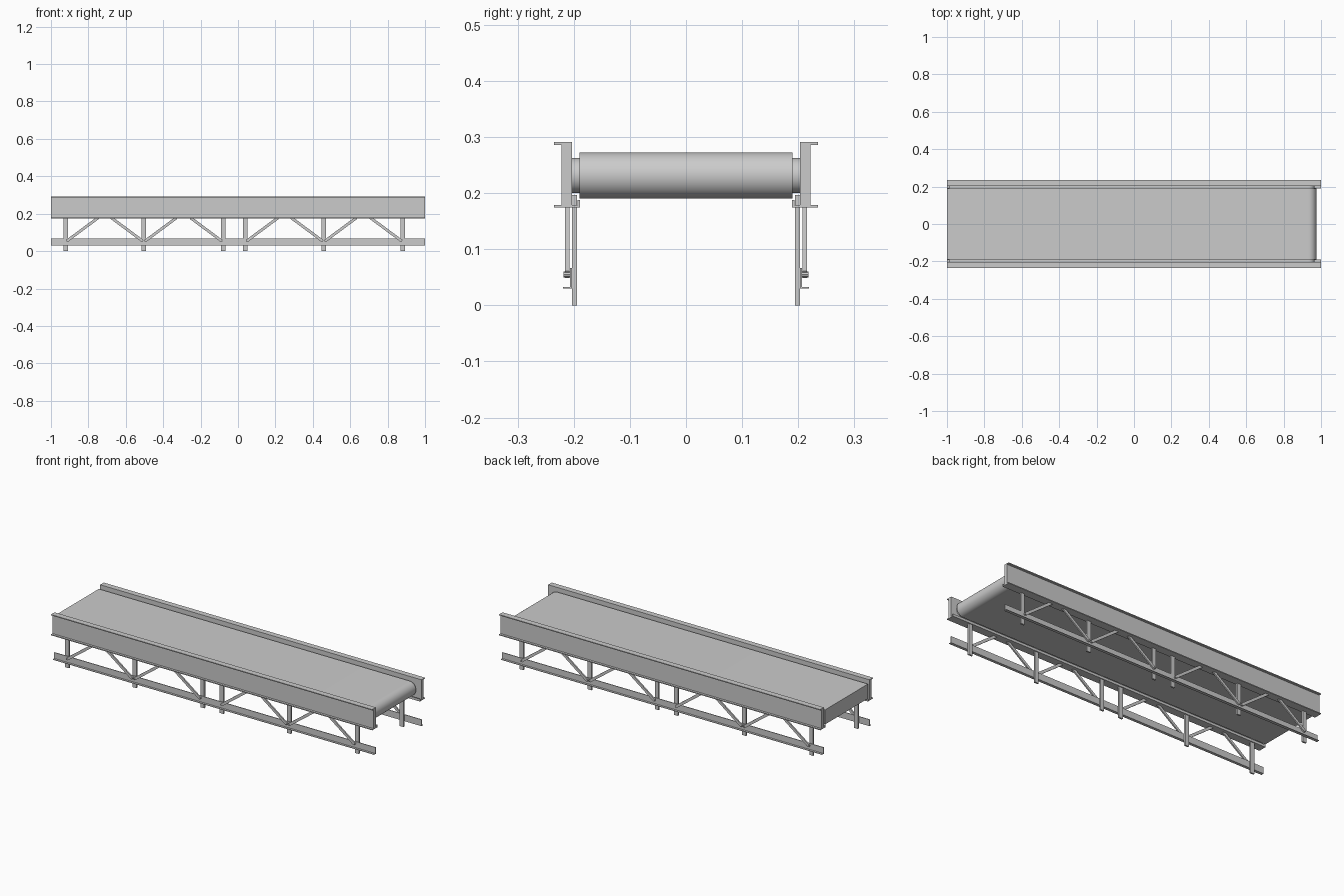
import bpy, bmesh, math
from mathutils import Vector

if "Cube" in bpy.data.objects:
    bpy.data.objects.remove(bpy.data.objects["Cube"])


def prism(name, points, offset, mirror=True, smooth=False):
    """Extrude a closed planar outline by an offset, optionally mirrored across y."""
    bm = bmesh.new()
    face = bm.faces.new([bm.verts.new(p) for p in points])
    ext = bmesh.ops.extrude_face_region(bm, geom=[face], use_keep_orig=True)
    moved = [g for g in ext["geom"] if isinstance(g, bmesh.types.BMVert)]
    bmesh.ops.translate(bm, verts=moved, vec=offset)
    bmesh.ops.recalc_face_normals(bm, faces=bm.faces)
    mesh = bpy.data.meshes.new(name)
    bm.to_mesh(mesh)
    bm.free()
    ob = bpy.data.objects.new(name, mesh)
    bpy.context.collection.objects.link(ob)
    if mirror:
        mod = ob.modifiers.new("mirror", "MIRROR")
        mod.use_axis = (False, True, False)
    if smooth:
        bpy.ops.object.select_all(action="DESELECT")
        bpy.context.view_layer.objects.active = ob
        ob.select_set(True)
        bpy.ops.object.shade_smooth_by_angle(angle=math.radians(30))
    return ob


def along_x(name, yz):
    return prism(name, [(-1, y, z) for y, z in yz], (2, 0, 0))


def slab(name, left, right, z, radius, half_width):
    """Slab with a flat left end and a half-round right end."""
    pts = [(left, -half_width, z + radius), (left, -half_width, z - radius)]
    n = 24
    for i in range(n + 1):
        a = -math.pi / 2 + math.pi * i / n
        pts.append((right - radius + radius * math.cos(a), -half_width,
                    z + radius * math.sin(a)))
    return prism(name, pts, (0, 2 * half_width, 0), mirror=False, smooth=True)


# Belt and the narrower bed that carries it between the rails
slab("belt", -1.0, 0.975, 0.2315, 0.041, 0.19)
slab("belt_bed", -0.99, 0.965, 0.2315, 0.031, 0.204)

# Side rails with outward flanges and a small inner lip
along_x("side_rail", [
    (0.203, 0.291), (0.235, 0.291), (0.235, 0.286), (0.222, 0.286),
    (0.222, 0.179), (0.235, 0.179), (0.235, 0.174), (0.189, 0.174),
    (0.189, 0.188), (0.193, 0.188), (0.193, 0.179), (0.203, 0.179)])

# Lower angle rails
along_x("lower_rail", [
    (0.203, 0.067), (0.207, 0.067), (0.207, 0.033),
    (0.219, 0.033), (0.219, 0.030), (0.203, 0.030)])

# Legs in two groups of three per side
groups = [(-0.922, -0.503, -0.08), (0.04, 0.459, 0.882)]
for group in groups:
    for x in group:
        prism("leg", [(x - 0.012, 0.194, 0), (x + 0.012, 0.194, 0),
                      (x + 0.012, 0.203, 0), (x - 0.012, 0.203, 0)],
              (0, 0, 0.197))

# Diagonal braces rising from each leg towards the middle of its bay
for group in groups:
    for a, b in zip(group, group[1:]):
        for x, s in ((a, 1), (b, -1)):
            low = Vector((x + s * 0.008, 0.208, 0.055))
            high = Vector((x + s * 0.174, 0.208, 0.178))
            d = (high - low).normalized()
            side = Vector((-d.z, 0, d.x)) * 0.0075
            prism("brace", [low - side, low + side, high + side, high - side],
                  (0, 0.008, 0))
            # Bolt joining the brace to the lower rail
            prism("brace_bolt", [
                (low.x + 0.005 * math.cos(t * math.pi / 4), 0.203,
                 0.055 + 0.005 * math.sin(t * math.pi / 4)) for t in range(8)],
                (0, 0.015, 0))
